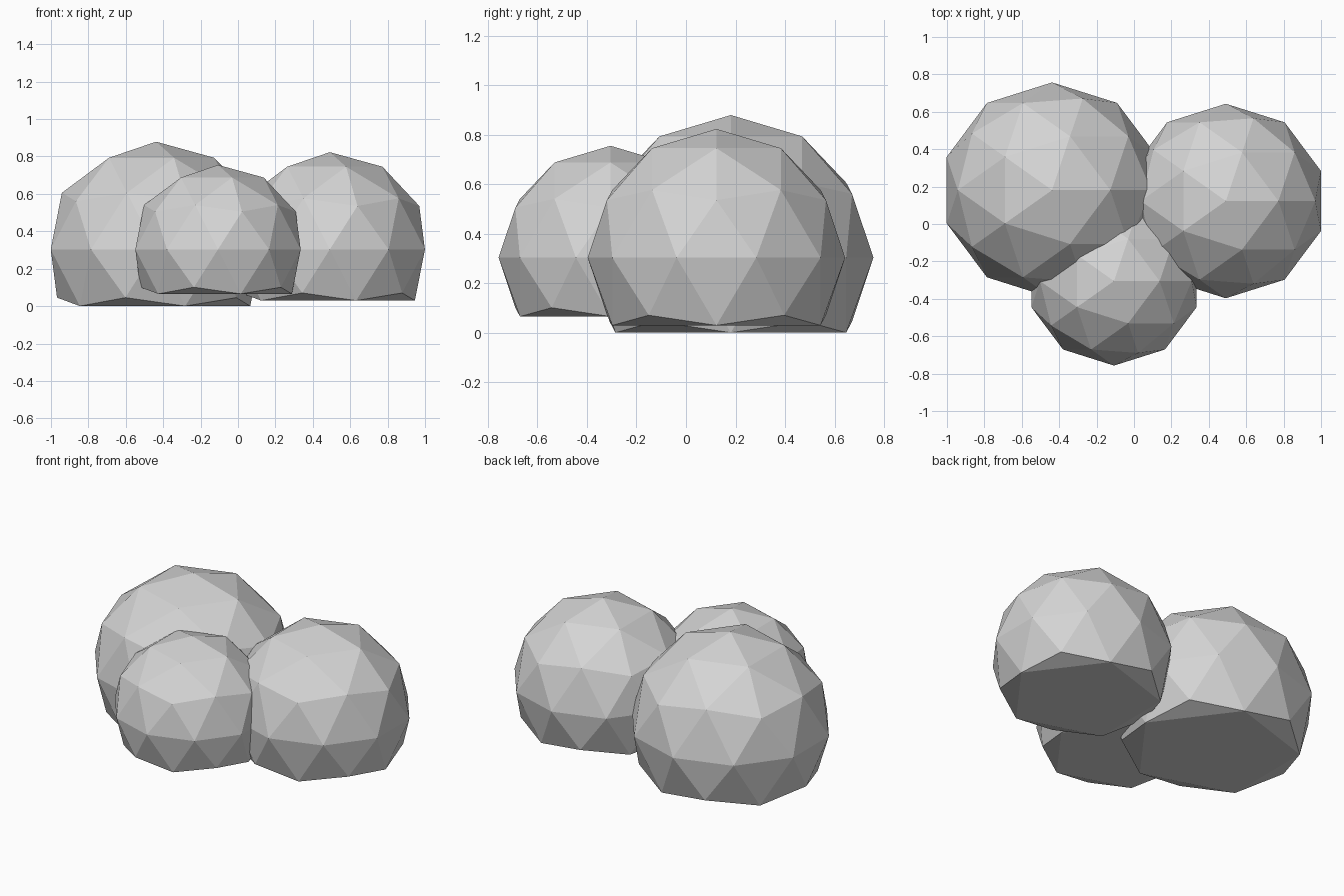
import bpy
import bmesh

# Remove the default cube
cube = bpy.data.objects.get("Cube")
if cube:
    bpy.data.objects.remove(cube, do_unlink=True)

# Single stone colour
GREY = (0.66, 0.66, 0.66, 1.0)
stone = bpy.data.materials.new("stone grey")
stone.use_nodes = True
stone.diffuse_color = GREY
bsdf = stone.node_tree.nodes["Principled BSDF"]
bsdf.inputs["Base Color"].default_value = GREY
bsdf.inputs["Roughness"].default_value = 0.9

CENTRE_Z = 0.303


def boulder(name, x, y, radius):
    """Faceted ball, slightly wide in x, with a flat base instead of its lowest part."""
    bm = bmesh.new()
    bmesh.ops.create_icosphere(bm, subdivisions=2, radius=1)
    low = [v for v in bm.verts if v.co.z < -0.6]
    bmesh.ops.delete(bm, geom=low, context='VERTS')
    # Close the underside with a convex cap
    bmesh.ops.convex_hull(bm, input=bm.verts)
    bmesh.ops.scale(bm, vec=(radius * 1.028, radius, radius), verts=bm.verts)
    bmesh.ops.recalc_face_normals(bm, faces=bm.faces)
    mesh = bpy.data.meshes.new(name)
    bm.to_mesh(mesh)
    bm.free()
    mesh.materials.append(stone)
    obj = bpy.data.objects.new(name, mesh)
    obj.location = (x, y, CENTRE_Z)
    bpy.context.collection.objects.link(obj)
    return obj


# Cluster of three overlapping boulders
boulder("large_boulder", -0.438, 0.181, 0.576)
boulder("medium_boulder", 0.491, 0.123, 0.52)
boulder("small_boulder", -0.107, -0.305, 0.452)
